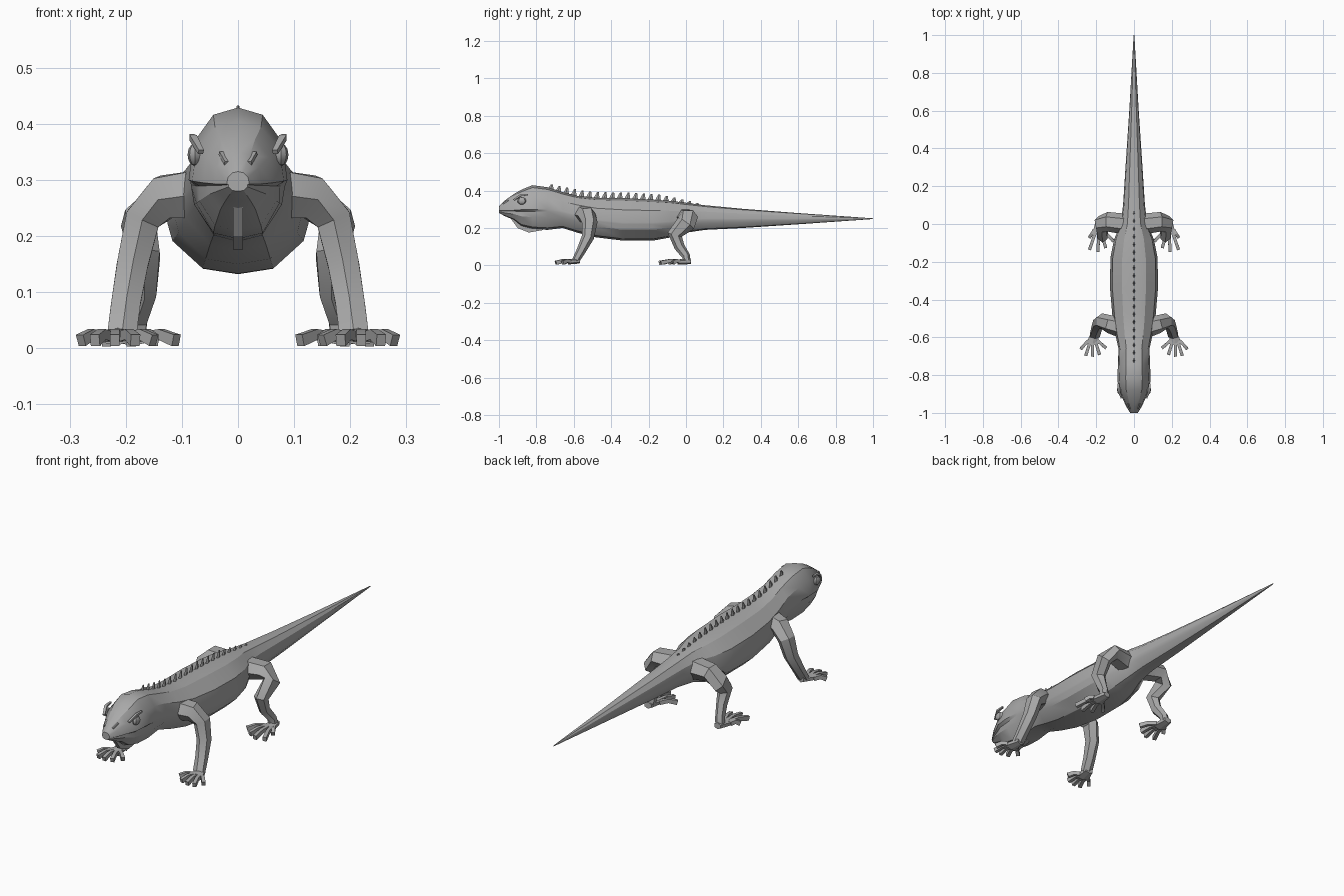
import bpy, bmesh, math
from mathutils import Vector

cube = bpy.data.objects.get("Cube")
if cube:
    bpy.data.objects.remove(cube, do_unlink=True)

skin = bpy.data.materials.new("grey_skin")
skin.use_nodes = True
grey = (0.4, 0.4, 0.4, 1)
skin.diffuse_color = grey
skin.node_tree.nodes["Principled BSDF"].inputs["Base Color"].default_value = grey


def finish(bm, name, mirror=False, angle=30):
    bmesh.ops.recalc_face_normals(bm, faces=bm.faces)
    mesh = bpy.data.meshes.new(name)
    bm.to_mesh(mesh)
    bm.free()
    mesh.materials.append(skin)
    ob = bpy.data.objects.new(name, mesh)
    bpy.context.collection.objects.link(ob)
    bpy.ops.object.select_all(action="DESELECT")
    ob.select_set(True)
    bpy.context.view_layer.objects.active = ob
    bpy.ops.object.shade_smooth_by_angle(angle=math.radians(angle))
    if mirror:
        ob.modifiers.new("Mirror", "MIRROR")
    return ob


def loft(bm, rings):
    """Skin a list of rings and cap both ends."""
    rows = [[bm.verts.new(p) for p in ring] for ring in rings]
    n = len(rows[0])
    for a, b in zip(rows, rows[1:]):
        for i in range(n):
            j = (i + 1) % n
            bm.faces.new((a[i], a[j], b[j], b[i]))
    bm.faces.new(rows[0])
    bm.faces.new(rows[-1])


def limb(bm, path, ref, sides=6):
    """Faceted tube along (x, y, z, side radius, ref radius) points."""
    pts = [Vector(p[:3]) for p in path]
    rings = []
    for i, p in enumerate(path):
        tangent = (pts[min(i + 1, len(pts) - 1)] - pts[max(i - 1, 0)]).normalized()
        u = tangent.cross(Vector(ref)).normalized()
        v = u.cross(tangent)
        ring = []
        for k in range(sides):
            a = 2 * math.pi * (k + 0.5) / sides
            ring.append(pts[i] + u * p[3] * math.cos(a) + v * p[4] * math.sin(a))
        rings.append(ring)
    loft(bm, rings)


# Head, trunk and tail: y, half width, top, widest height, bottom
stations = [
    (-1.0, .02, .315, .293, .28), (-.965, .042, .35, .293, .262),
    (-.92, .062, .382, .295, .243), (-.88, .082, .405, .298, .21),
    (-.82, .088, .429, .3, .195), (-.74, .085, .418, .3, .19),
    (-.66, .082, .392, .29, .2), (-.58, .1, .372, .27, .175),
    (-.48, .115, .362, .245, .15), (-.34, .127, .36, .23, .133),
    (-.18, .125, .352, .23, .132), (-.08, .105, .345, .235, .15),
    (0, .07, .335, .245, .175), (.1, .058, .322, .25, .19),
    (.3, .045, .303, .25, .2), (.6, .025, .28, .25, .22),
    (1.0, .002, .252, .25, .248)]


def section(y, w, top, mid, low):
    lip = .84 if y < -.78 else .985
    half = [(0, 1), (.5, .9), (.9, .52), (1, 0), (lip, -.1),
            (min(lip, .92), -.4), (.5, -.9), (0, -1)]
    full = half + [(-x, t) for x, t in half[-2:0:-1]]
    return [(x * w, y, mid + t * (top - mid if t > 0 else mid - low)) for x, t in full]


bm = bmesh.new()
loft(bm, [section(*s) for s in stations])
finish(bm, "body")


def back_height(y):
    for a, b in zip(stations, stations[1:]):
        if a[0] <= y <= b[0]:
            return a[2] + (b[2] - a[2]) * (y - a[0]) / (b[0] - a[0])


# Crest of thin spines leaning backwards
bm = bmesh.new()
count = 20
for i in range(count):
    y = -.725 + i * .041
    z = back_height(y) - .006
    h = .036 if i < 15 else .036 - .005 * (i - 14)
    h = min(h, .026 + .004 * i)
    base = [bm.verts.new(p) for p in ((.006, y, z), (0, y + .017, z),
                                      (-.006, y, z), (0, y - .017, z))]
    tip = [bm.verts.new(p) for p in ((.002, y + .008, z + h), (0, y + .013, z + h),
                                     (-.002, y + .008, z + h), (0, y + .003, z + h))]
    for k in range(4):
        bm.faces.new((base[k], base[k - 1], tip[k - 1], tip[k]))
    bm.faces.new(tip)
finish(bm, "back_crest")

# Throat flap
bm = bmesh.new()
outline = [(-.94, .255), (-.9, .2), (-.84, .176), (-.77, .188), (-.71, .22), (-.8, .27)]
loft(bm, [[(x, y, z) for y, z in outline] for x in (-.009, .009)])
finish(bm, "throat_flap")

# Eyes, brows and nostrils
bm = bmesh.new()
bmesh.ops.create_uvsphere(bm, u_segments=8, v_segments=6, radius=1)
bmesh.ops.scale(bm, vec=(.013, .024, .02), verts=bm.verts)
bmesh.ops.translate(bm, vec=(.077, -.878, .345), verts=bm.verts)
finish(bm, "eyes", True)

bm = bmesh.new()
limb(bm, [(.066, -.92, .35, .007, .006), (.08, -.885, .375, .009, .007),
          (.082, -.845, .378, .006, .005)], (0, 0, 1), 4)
finish(bm, "brows", True)

bm = bmesh.new()
limb(bm, [(.02, -.977, .33, .006, .005), (.03, -.95, .348, .006, .005)], (0, 0, 1), 4)
finish(bm, "nostrils", True)

# Front legs
bm = bmesh.new()
limb(bm, [(.06, -.55, .275, .05, .055), (.13, -.53, .27, .044, .048),
          (.17, -.515, .23, .036, .042), (.188, -.525, .15, .032, .033),
          (.2, -.56, .08, .03, .025), (.207, -.59, .025, .03, .02)], (0, 1, 0))
finish(bm, "front_legs", True)

# Hind legs
bm = bmesh.new()
limb(bm, [(.05, .0, .255, .05, .055), (.14, .012, .26, .04, .052),
          (.178, .0, .225, .032, .052), (.165, -.06, .165, .03, .04),
          (.165, -.035, .1, .023, .028), (.18, .0, .05, .021, .022),
          (.184, .003, .02, .022, .022)], (0, 1, 0))
finish(bm, "hind_legs", True)


def paw(name, heel, ball, width, tips):
    bm = bmesh.new()
    limb(bm, [(*heel, .02, .015), (*ball, width, .014)], (0, 0, 1))
    for i, (x, y) in enumerate(tips):
        bx = ball[0] + (i / (len(tips) - 1) - .5) * width * 1.4
        by = ball[1] + .012
        limb(bm, [(bx, by, .02, .012, .013),
                  ((bx + x) / 2, (by + y) / 2, .025, .011, .013),
                  (x, y, .014, .012, .015)], (0, 0, 1), 4)
    finish(bm, name, True)


# Feet with spread toes
paw("front_feet", (.208, -.57, .025), (.218, -.63, .019), .036,
    [(.15, -.655), (.183, -.69), (.22, -.7), (.255, -.695), (.28, -.66)])
paw("hind_feet", (.184, .025, .022), (.188, -.045, .018), .034,
    [(.11, -.09), (.15, -.125), (.19, -.145), (.235, -.135), (.235, -.07)])
